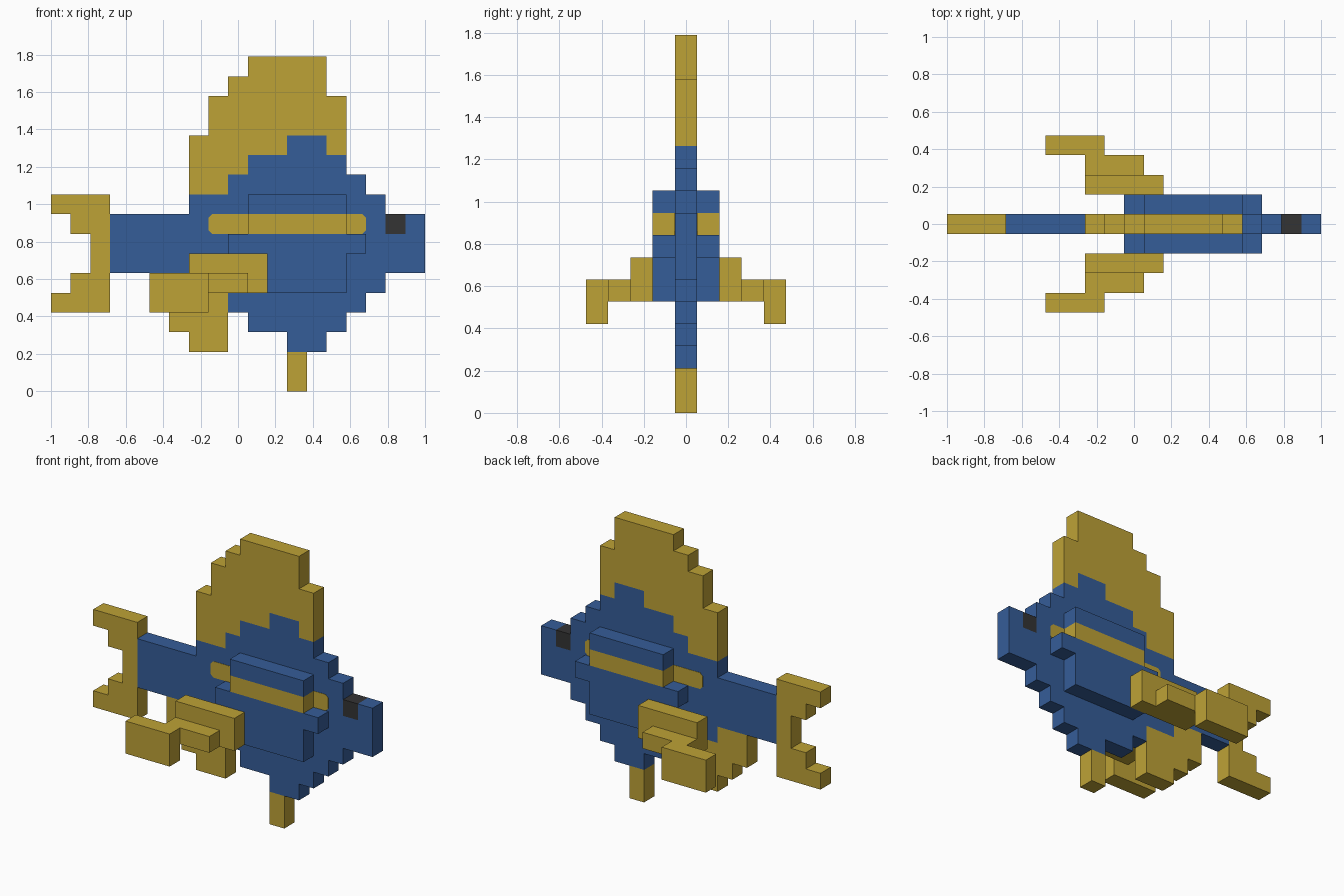
import bpy, bmesh

U = 2 / 19  # size of one block; profiles below are in block units

old = bpy.data.objects.get("Cube")
if old:
    bpy.data.objects.remove(old, do_unlink=True)


def material(name, rgb):
    m = bpy.data.materials.new(name)
    m.use_nodes = True
    m.diffuse_color = (*rgb, 1)
    m.node_tree.nodes["Principled BSDF"].inputs["Base Color"].default_value = (*rgb, 1)
    return m


BLUE = material("blue", (0.036, 0.109, 0.314))
YELLOW = material("yellow", (0.515, 0.361, 0.037))
DARK = material("dark grey", (0.034, 0.033, 0.034))


def prism(name, profile, mat, y0=-0.5, y1=0.5, mirror=False):
    """Extrude an x-z profile from y0 to y1, optionally mirrored across y = 0."""
    bm = bmesh.new()
    face = bm.faces.new([bm.verts.new((x * U - 1, y0 * U, z * U)) for x, z in profile])
    geom = bmesh.ops.extrude_face_region(bm, geom=[face])["geom"]
    verts = [g for g in geom if isinstance(g, bmesh.types.BMVert)]
    bmesh.ops.translate(bm, verts=verts, vec=(0, (y1 - y0) * U, 0))
    bmesh.ops.recalc_face_normals(bm, faces=bm.faces)
    me = bpy.data.meshes.new(name)
    bm.to_mesh(me)
    bm.free()
    me.materials.append(mat)
    ob = bpy.data.objects.new(name, me)
    bpy.context.collection.objects.link(ob)
    if mirror:
        mod = ob.modifiers.new("Mirror", "MIRROR")
        mod.use_axis = (False, True, False)
        mod.use_mirror_merge = False
    return ob


def rect(x0, x1, z0, z1):
    return [(x0, z0), (x1, z0), (x1, z1), (x0, z1)]


# Thin central body with a notch for the eye
prism("body", [
    (3, 6), (7, 6), (7, 5), (9, 5), (9, 4), (10, 4), (10, 3), (12, 3), (12, 2),
    (14, 2), (14, 3), (15, 3), (15, 4), (16, 4), (16, 5), (17, 5), (17, 6),
    (19, 6), (19, 9), (18, 9), (18, 8), (17, 8), (17, 10), (16, 10), (16, 11),
    (15, 11), (15, 12), (14, 12), (14, 13), (12, 13), (12, 12), (10, 12),
    (10, 11), (9, 11), (9, 10), (7, 10), (7, 9), (3, 9)], BLUE)
prism("eyes", rect(17, 18, 8, 9), DARK)

# Fins in the central plane
prism("dorsal_fin", [
    (7, 10), (9, 10), (9, 11), (10, 11), (10, 12), (12, 12), (12, 13), (14, 13),
    (14, 12), (15, 12), (15, 15), (14, 15), (14, 17), (10, 17), (10, 16),
    (9, 16), (9, 15), (8, 15), (8, 13), (7, 13)], YELLOW)
prism("tail_fin", [
    (0, 4), (3, 4), (3, 10), (0, 10), (0, 9), (1, 9), (1, 8), (2, 8),
    (2, 6), (1, 6), (1, 5), (0, 5)], YELLOW)
prism("rear_belly_fin", [
    (7, 2), (9, 2), (9, 5), (7, 5), (7, 6), (5, 6), (5, 4), (6, 4), (6, 3), (7, 3)], YELLOW)
prism("front_belly_fin", rect(12, 13, 0, 2), YELLOW)

# Thicker flanks with the yellow band between them
prism("lower_flank", [
    (10, 5), (15, 5), (15, 7), (16, 7), (16, 8), (9, 8), (9, 7), (10, 7)],
    BLUE, 0.5, 1.5, True)
prism("flank_band", rect(10, 15, 8, 9), YELLOW, 0.5, 1.5, True)
prism("upper_flank", rect(10, 15, 9, 10), BLUE, 0.5, 1.5, True)

# Painted band ends on the thin body, with clipped corners
c = 0.18
prism("band_ends", [
    (8 + c, 8), (16 - c, 8), (16, 8 + c), (16, 9 - c),
    (16 - c, 9), (8 + c, 9), (8, 9 - c), (8, 8 + c)], YELLOW, 0.5, 0.52, True)

# Stepped side fins
for name, shape, y in (("side_fin_root", rect(7, 11, 5, 7), 1.5),
                       ("side_fin_middle", rect(7, 10, 5, 6), 2.5),
                       ("side_fin_tip", rect(5, 8, 4, 6), 3.5)):
    prism(name, shape, YELLOW, y, y + 1, True)
